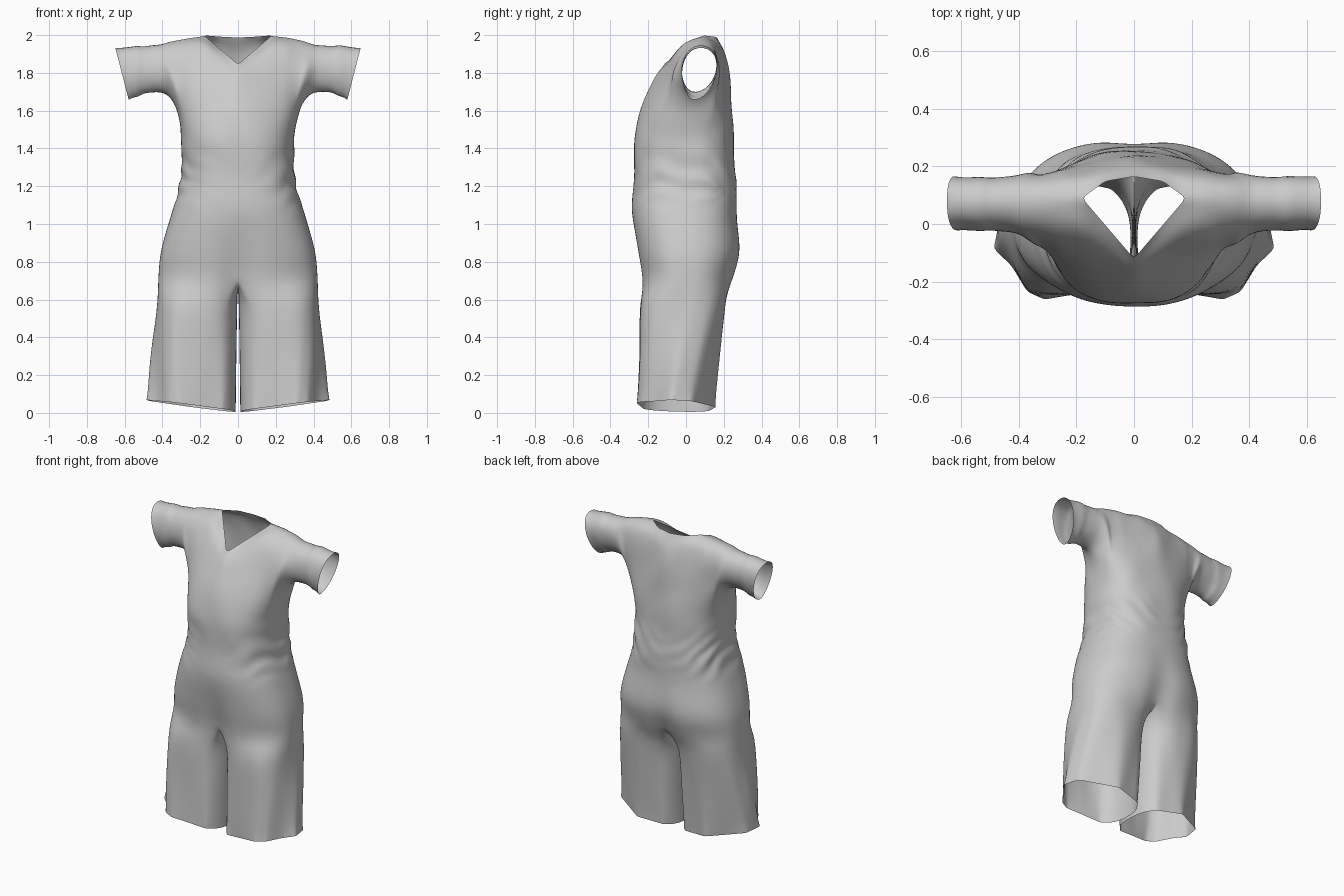
import bpy, bmesh, math
from mathutils import Vector, noise

if "Cube" in bpy.data.objects:
    bpy.data.objects.remove(bpy.data.objects["Cube"])

N = 48          # columns from front centre round the side to back centre
K = 23          # crotch columns on the inner leg
STEP = 5        # rows per spline segment


def power(v, e):
    return math.copysign(abs(v) ** e, v)


def spline(pts):
    """Catmull-Rom rows through control points."""
    p = [pts[0] * 2 - pts[1]] + pts + [pts[-1] * 2 - pts[-2]]
    out = []
    for a, b, c, d in zip(p, p[1:], p[2:], p[3:]):
        for k in range(STEP):
            t = k / STEP
            out.append(0.5 * (2 * b + (c - a) * t + (2 * a - 5 * b + 4 * c - d) * t * t
                              + (3 * b - a - 3 * c + d) * t ** 3))
    return out + [pts[-1].copy()]


def keyed(keys, i):
    """Point on a polyline keyed by column."""
    for (i0, a), (i1, b) in zip(keys, keys[1:]):
        if i <= i1:
            return Vector(a).lerp(Vector(b), (i - i0) / (i1 - i0))


# leg rings: z, inner x, outer x, front y, back y, share of the folded hem outline
LEGS = [(0.0, .012, .487, -.262, .16, 1), (.3, .008, .467, -.256, .182, .6),
        (.56, .004, .432, -.247, .208, .15)]
# folded outer hem outline by column
HEM = [(0, (.08, -.224)), (8, (.2, -.243)), (14, (.31, -.262)), (18, (.37, -.235)), (22, (.425, -.145)),
       (26, (.487, -.085)), (31, (.463, .03)), (40, (.25, .158)), (48, (.08, .122))]
# body rings: z, half width, front y, side y, back y
BODY = [(.71, .422, -.238, 0, .255), (.86, .408, -.26, 0, .292), (1.05, .354, -.286, 0, .268),
        (1.2, .308, -.28, .02, .268), (1.35, .296, -.276, .03, .252), (1.52, .306, -.265, .04, .25)]
# neckline, shoulder seam and armhole by column, and the row just below it
TOP = [(0, (0, -.12, 1.845)), (9, (.18, .09, 1.999)), (15, (.42, .08, 1.976)), (17, (.415, .005, 1.94)),
       (20, (.405, -.05, 1.83)), (22, (.40, -.02, 1.715)), (24, (.40, .045, 1.662)),
       (26, (.40, .135, 1.715)), (28, (.405, .19, 1.83)), (31, (.415, .155, 1.94)),
       (33, (.42, .08, 1.976)), (39, (.18, .09, 1.999)), (43, (.1, .148, 1.992)), (48, (0, .165, 1.987))]
UPPER = [(0, (0, -.19, 1.74)), (9, (.18, -.06, 1.91)), (15, (.34, -.035, 1.9)), (20, (.345, -.1, 1.74)),
         (24, (.35, .05, 1.615)), (28, (.345, .195, 1.74)), (33, (.35, .17, 1.905)),
         (39, (.18, .185, 1.92)), (48, (0, .225, 1.85))]


def leg_point(ring, th, i=None):
    z, xi, xo, yf, yb, fold = ring
    x = (xi + xo) / 2 - (xo - xi) / 2 * power(math.cos(th), .75)
    y = (yf + yb) / 2 + (yf - yb) / 2 * power(math.sin(th), .8)
    if i is not None:
        h = keyed(HEM, i)
        x += fold * (h.x * xo / .487 - x)
        y += fold * (yf + (h.y + .262) / .422 * (yb - yf) - y)
    if z == 0:
        z = .004 + .062 * x / .485 - .03 * y
    return Vector((x, y, z))


def body_point(ring, i):
    z, hw, yf, yc, yb = ring
    t = math.pi * i / N
    x = hw * max(math.sin(t), 0) ** .8 if 0 < i < N else 0
    c = power(math.cos(t), .8)
    y = yc + (yf - yc) * c if c > 0 else yc - (yb - yc) * c
    if z < 1:                                   # centre seam dips in at crotch
        y -= math.copysign((1 - z) * .13 * math.exp(-(x / .07) ** 2), y)
    return Vector((x, y, z))


def cuff_point(i):
    v = (i - 15) / 9 if i <= 24 else (33 - i) / 9
    side = -1 if i <= 24 else 1
    a = math.pi * v
    w = max(math.sin(math.pi * v ** .85), 0) ** 1.05
    return Vector((.65 - .036 * (1 - math.cos(a)), .08 - .04 * v * v + side * .095 * w,
                   1.795 + .14 * math.cos(a)))


bm = bmesh.new()


def skin(cols):
    for a, b in zip(cols, cols[1:]):
        for quad in zip(a, b, b[1:], a[1:]):
            bm.faces.new(quad)


split = len(LEGS) * STEP
TH0 = math.radians(50)
for sx in (1, -1):
    def column(pts):
        return [bm.verts.new((sx * p.x, p.y, p.z)) for p in pts]

    # body with outer legs
    cols = []
    for i in range(N + 1):
        th = TH0 + (2 * math.pi - 2 * TH0) * i / N
        pts = spline([leg_point(r, th, i) for r in LEGS] + [body_point(r, i) for r in BODY]
                     + [keyed(UPPER, i), keyed(TOP, i)])
        for j, p in enumerate(pts):
            p.x = 0 if i in (0, N) and j >= split else max(p.x, 0.002)
        cols.append(column(pts))
    skin(cols)

    # inner legs and crotch seam
    front, back = body_point(BODY[0], 0), body_point(BODY[0], N)
    inner = [cols[N][:split + 1]]
    for k in range(1, K + 1):
        u = k / (K + 1)
        seam = back.lerp(front, .5 - .5 * math.cos(math.pi * u))
        seam.z -= .065 * math.sin(math.pi * u)
        pts = spline([leg_point(r, -TH0 + 2 * TH0 * u) for r in LEGS] + [seam])
        for p in pts[:-1]:
            p.x = max(p.x, .003)
        inner.append(column(pts))
    inner.append(cols[0][:split + 1])
    skin(inner)

    # sleeve
    sleeve = []
    for i in range(15, 34):
        a, b = keyed(TOP, i), cuff_point(i)
        mid = a.lerp(b, .5)
        mid.z += .012 * max(0, 1 - abs(i - 24) / 5)
        sleeve.append(column(spline([a, mid, b])))
    skin(sleeve)

bmesh.ops.remove_doubles(bm, verts=bm.verts, dist=.0008)
bmesh.ops.recalc_face_normals(bm, faces=bm.faces)
inside = [v for v in bm.verts if not v.is_boundary]
armhole = [v for v in inside if .27 < abs(v.co.x) < .52 and v.co.z > 1.58]
for group, count in ((inside, 3), (armhole, 6)):
    for _ in range(count):
        bmesh.ops.smooth_vert(bm, verts=group, factor=.5, use_axis_x=True, use_axis_y=True, use_axis_z=True)
bm.normal_update()

# cloth folds: hanging on the legs, gathered at the sides and back of the waist
moves = []
for v in inside:
    x, y, z = v.co
    waist = math.exp(-((z - 1.24) / .12) ** 2)
    gather = min(1, abs(x) / .28) ** 3 + (.3 if y > .1 else .05)
    n = noise.noise((x * 5, y * 5, z * 4))
    d = .008 * waist * gather * math.sin(55 * z - 36 * abs(x) + 12 * y + 6 * n)
    if z < .7:
        d += .006 * noise.noise((x * 9, y * 9, z * 1.5)) * min(1, abs(x) / .1) * min(1, (.7 - z) / .2)
    elif z > 1:
        d += .007 * noise.noise((x * 7 + z * 4, y * 6, z * 6)) * min(1, (z - 1) / .2)
    moves.append(v.normal * d)
for v, m in zip(inside, moves):
    v.co += m

mesh = bpy.data.meshes.new("jumpsuit")
bm.to_mesh(mesh)
bm.free()
suit = bpy.data.objects.new("jumpsuit", mesh)
bpy.context.collection.objects.link(suit)
for p in mesh.polygons:
    p.use_smooth = True
sub = suit.modifiers.new("smooth_cloth", 'SUBSURF')
sub.levels = sub.render_levels = 1
